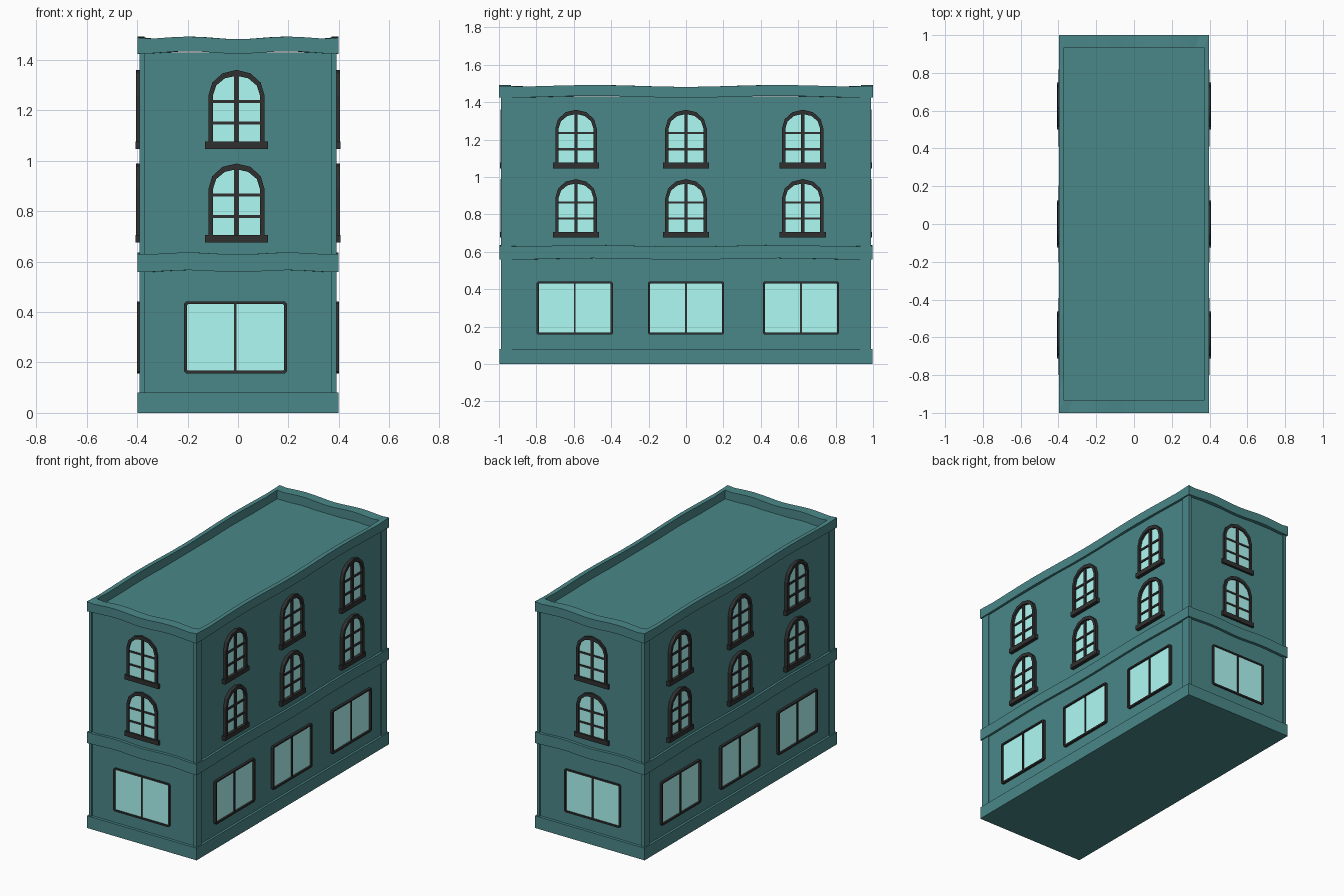
import bpy, bmesh, math

if "Cube" in bpy.data.objects:
    bpy.data.objects.remove(bpy.data.objects["Cube"])

def material(name, rgb):
    m = bpy.data.materials.new(name)
    m.diffuse_color = (*rgb, 1)
    m.use_nodes = True
    m.node_tree.nodes["Principled BSDF"].inputs["Base Color"].default_value = m.diffuse_color
    return m

WALL = material("teal_wall", (0.07, 0.245, 0.25))
GLASS = material("pale_glass", (0.43, 0.96, 0.92))
TRIM = material("dark_trim", (0.03, 0.03, 0.03))
WX, WY = 0.383, 0.979          # wall planes

def finish(name, bm, mat):
    bmesh.ops.recalc_face_normals(bm, faces=bm.faces)
    me = bpy.data.meshes.new(name)
    bm.to_mesh(me)
    bm.free()
    me.materials.append(mat)
    ob = bpy.data.objects.new(name, me)
    bpy.context.collection.objects.link(ob)
    return ob

def box(name, x0, x1, y0, y1, z0, z1, mat=WALL):
    bm = bmesh.new()
    bmesh.ops.create_cube(bm, size=1)
    for v in bm.verts:
        v.co = ((x0 + x1) / 2 + v.co.x * (x1 - x0),
                (y0 + y1) / 2 + v.co.y * (y1 - y0),
                (z0 + z1) / 2 + v.co.z * (z1 - z0))
    return finish(name, bm, mat)

def ring(name, outer, inner, z0, z1, wave=0.0, corner=0.0, n=16):
    """Rectangular band around the building, gently wavy along each side."""
    bm = bmesh.new()
    rows = []
    corners = [(-1, -1), (1, -1), (1, 1), (-1, 1)]
    for k in range(4):
        a, b = corners[k], corners[(k + 1) % 4]
        for i in range(n):
            t = i / n
            px, py = a[0] + (b[0] - a[0]) * t, a[1] + (b[1] - a[1]) * t
            w = wave * math.sin(2 * math.pi * t) ** 2
            top = w + (corner if i == 0 else 0)
            rows.append([bm.verts.new((px * r[0], py * r[1], z)) for r, z in
                         ((outer, z0 + w), (outer, z1 + top), (inner, z1 + top), (inner, z0 + w))])
    for i, r in enumerate(rows):
        s = rows[(i + 1) % len(rows)]
        for j in range(4):
            bm.faces.new((r[j], s[j], s[(j + 1) % 4], r[(j + 1) % 4]))
    return finish(name, bm, WALL)

def prism(bm, place, pts, d0, d1, hole=None):
    """Extrude a wall-plane outline outwards, optionally with an inner hole."""
    def loop(p, d):
        return [bm.verts.new(place(u, z, d)) for u, z in p]
    n = len(pts)
    a, b = loop(pts, d0), loop(pts, d1)
    if hole:
        c, d = loop(hole, d1), loop(hole, d0)
        loops = [a, b, c, d, a]
    else:
        loops = [a, b]
        bm.faces.new(a)
        bm.faces.new(b)
    for p, q in zip(loops, loops[1:]):
        for i in range(n):
            j = (i + 1) % n
            bm.faces.new((p[i], p[j], q[j], q[i]))

def rect(u0, u1, z0, z1, c=0.0):
    if not c:
        return [(u0, z0), (u1, z0), (u1, z1), (u0, z1)]
    return [(u0 + c, z0), (u1 - c, z0), (u1, z0 + c), (u1, z1 - c),
            (u1 - c, z1), (u0 + c, z1), (u0, z1 - c), (u0, z0 + c)]

def arch(u, w, z0, spring, top, n=6):
    pts = [(u - w, z0), (u + w, z0)]
    return pts + [(u + w * math.cos(math.pi * i / n),
                   spring + (top - spring) * math.sin(math.pi * i / n)) for i in range(n + 1)]

def arched_window(side, place, u, z, depth):
    w = 0.111
    glass = bmesh.new()
    prism(glass, place, arch(u, w - 0.01, z + 0.02, z + 0.212, z + 0.3), -0.005, depth * 0.25)
    finish(side + "_arched_glass", glass, GLASS)
    bm = bmesh.new()
    prism(bm, place, arch(u, w, z + 0.01, z + 0.212, z + 0.313), -0.005, depth,
          arch(u, w - 0.018, z + 0.03, z + 0.212, z + 0.29))
    prism(bm, place, rect(u - 0.124, u + 0.124, z, z + 0.03), -0.005, depth + 0.003)
    prism(bm, place, rect(u - 0.009, u + 0.009, z + 0.02, z + 0.3), 0, depth * 0.7)
    for h in (0.102, 0.188):
        prism(bm, place, rect(u - w + 0.01, u + w - 0.01, z + h - 0.006, z + h + 0.006), 0, depth * 0.6)
    finish(side + "_arched_frame", bm, TRIM)

def shop_window(side, place, u, depth):
    glass = bmesh.new()
    prism(glass, place, rect(u - 0.2, u + 0.2, 0.165, 0.435), -0.005, depth * 0.25)
    finish(side + "_shop_glass", glass, GLASS)
    bm = bmesh.new()
    prism(bm, place, rect(u - 0.204, u + 0.204, 0.157, 0.441, 0.008), -0.005, depth * 0.8,
          rect(u - 0.192, u + 0.192, 0.168, 0.431, 0.003))
    prism(bm, place, rect(u - 0.005, u + 0.005, 0.163, 0.437), 0, depth * 0.6)
    finish(side + "_shop_frame", bm, TRIM)

# main block with the roof deck on top, plinth and wavy bands
box("building_body", -WX, WX, -WY, WY, 0.02, 1.43)
box("plinth", -0.398, 0.398, -0.998, 0.998, 0, 0.08)
ring("roof_cornice", (0.398, 1.0), (0.37, 0.935), 1.424, 1.482, 0.01, 0.006)
ring("floor_band", (0.398, 0.998), (0.375, 0.96), 0.558, 0.628, 0.008, 0.003)

# corner pilasters
for sx in (-1, 1):
    for sy in (-1, 1):
        x, y = sorted((sx * 0.37, sx * 0.39)), sorted((sy * 0.93, sy * 0.99))
        box("corner_pilaster", *x, *y, 0.07, 1.428)

# windows on all four sides
for s, short, long in ((-1, "front", "left"), (1, "back", "right")):
    def end(u, z, d, s=s):
        return (u, s * (WY + d), z)
    def flank(u, z, d, s=s):
        return (s * (WX + d), u, z)
    shop_window(short, end, -0.01, 0.012)
    for z in (0.676, 1.047):
        arched_window(short, end, -0.006, z, 0.012)
    for u in (-0.595, 0.0, 0.615):
        shop_window(long, flank, u, 0.021)
    for z in (0.676, 1.047):
        for u in (-0.588, 0.0, 0.624):
            arched_window(long, flank, u, z, 0.021)
